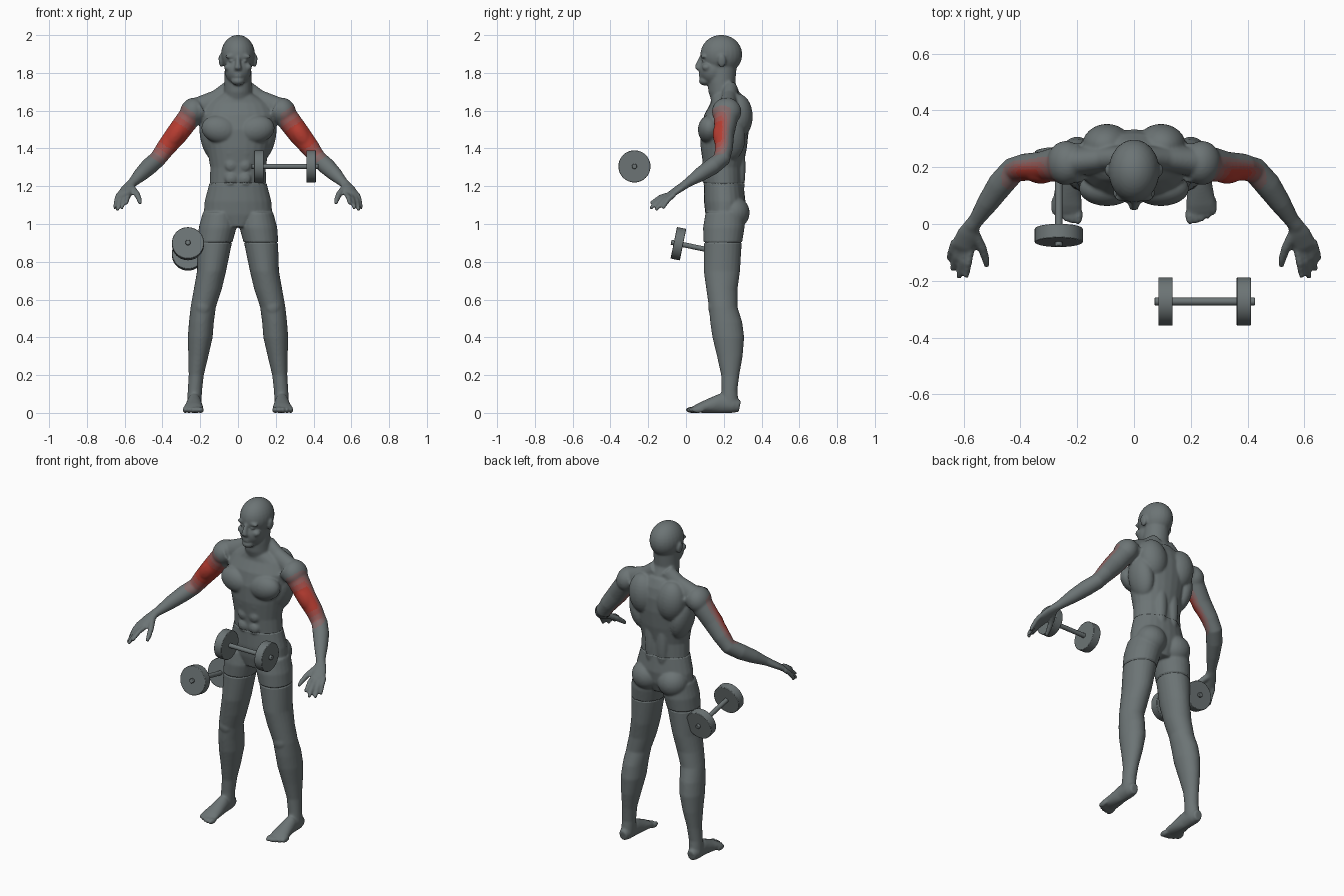
import bpy, bmesh, math
from mathutils import Vector, Matrix

cube = bpy.data.objects.get("Cube")
if cube:
    bpy.data.objects.remove(cube)


def material(name, color):
    m = bpy.data.materials.new(name)
    m.use_nodes = True
    m.diffuse_color = (*color, 1)
    m.node_tree.nodes["Principled BSDF"].inputs["Base Color"].default_value = (*color, 1)
    return m


GREY, RED = Vector((.15, .175, .178)), Vector((.46, .045, .03))
STEPS = 5
muscle_mats = [material("body grey", GREY)]
muscle_mats += [material(f"muscle red fade {i}", GREY.lerp(RED, i / (STEPS - 1))) for i in range(1, STEPS)]

Z = Vector((0, 0, 1))


def loft(bm, rings, side=1, flat=False, n=24):
    """Closed tube through rings (x, y, z, half width, half depth)."""
    pts = [Vector((side * r[0], r[1], r[2])) for r in rings]
    loops = []
    for i, r in enumerate(rings):
        a, b = Vector((1, 0, 0)), Vector((0, 1, 0))
        if not flat:
            t = (pts[min(i + 1, len(pts) - 1)] - pts[max(i - 1, 0)]).normalized()
            a = t.cross(Z).normalized()
            b = a.cross(t)
        loops.append([bm.verts.new(pts[i] + a * r[3] * math.cos(k * math.tau / n)
                                   + b * r[-1] * math.sin(k * math.tau / n)) for k in range(n)])
    for lo, hi in zip(loops, loops[1:]):
        for k in range(n):
            bm.faces.new((lo[k], lo[k - 1], hi[k - 1], hi[k]))
    bm.faces.new(loops[0])
    bm.faces.new(loops[-1])


def blob(bm, center, radii, side=1, tilt=0):
    """Ellipsoid muscle or feature; tilt leans it in the front plane."""
    m = Matrix.Translation((side * center[0], center[1], center[2]))
    m = m @ Matrix.Rotation(side * tilt, 4, 'Y') @ Matrix.Diagonal((*radii, 1))
    bmesh.ops.create_uvsphere(bm, u_segments=24, v_segments=16, radius=1, matrix=m)


bm = bmesh.new()

# Trunk and neck
loft(bm, [(0, .2, .985, .08, .08), (0, .205, 1.05, .18, .1), (0, .205, 1.12, .175, .108),
          (0, .2, 1.215, .15, .102), (0, .197, 1.3, .147, .105), (0, .2, 1.4, .165, .122),
          (0, .205, 1.5, .19, .128), (0, .215, 1.58, .2, .118), (0, .225, 1.64, .17, .095),
          (0, .215, 1.69, .085, .08)], flat=True)
loft(bm, [(0, .225, 1.62, .085, .08), (0, .2, 1.7, .074, .082), (0, .188, 1.75, .072, .073),
          (0, .195, 1.85, .07, .075)], flat=True)

# Head
blob(bm, (0, .187, 1.897), (.09, .111, .104))
blob(bm, (0, .145, 1.815), (.071, .076, .08))
blob(bm, (0, .102, 1.757), (.036, .034, .024))
loft(bm, [(0, .085, 1.885, .012, .014), (0, .068, 1.845, .014, .018), (0, .064, 1.825, .02, .018),
          (0, .075, 1.812, .018, .012)], flat=True)
for z in (1.794, 1.782):
    blob(bm, (0, .081, z), (.026, .014, .006))

for s in (-1, 1):
    # Face and ears
    blob(bm, (.036, .093, 1.888), (.034, .014, .011), s, .1)
    blob(bm, (.034, .094, 1.864), (.015, .012, .009), s)
    blob(bm, (.052, .11, 1.83), (.022, .025, .02), s)
    blob(bm, (.092, .19, 1.862), (.01, .022, .034), s, .15)

    # Trunk muscles
    loft(bm, [(.03, .235, 1.72, .04, .05), (.1, .23, 1.655, .045, .06), (.2, .22, 1.615, .05, .06),
              (.27, .215, 1.58, .05, .05)], s)
    blob(bm, (.095, .125, 1.5), (.1, .062, .074), s, -.2)
    blob(bm, (.095, .275, 1.57), (.088, .078, .12), s, .1)
    blob(bm, (.14, .23, 1.46), (.06, .085, .13), s, .2)
    blob(bm, (.087, .25, 1.06), (.088, .085, .085), s)
    blob(bm, (.04, .285, 1.3), (.035, .03, .16), s)
    for z in (1.24, 1.31, 1.38):
        blob(bm, (.036, .106, z), (.034, .022, .034), s)

    # Arm with shoulder and biceps
    blob(bm, (.24, .215, 1.595), (.066, .078, .075), s, -.4)
    loft(bm, [(.19, .215, 1.61, .07, .06), (.25, .213, 1.575, .066, .062), (.325, .203, 1.475, .052, .058),
              (.385, .2, 1.4, .048, .05), (.425, .19, 1.345, .046, .044), (.47, .14, 1.305, .046, .045),
              (.515, .075, 1.262, .038, .038), (.555, .015, 1.222, .027, .025), (.575, -.01, 1.205, .027, .022)], s)
    blob(bm, (.328, .188, 1.475), (.047, .046, .09), s, -.61)

    # Hand
    loft(bm, [(.567, 0, 1.21, .028, .022), (.585, -.035, 1.188, .037, .02),
              (.603, -.075, 1.16, .041, .017), (.608, -.085, 1.152, .038, .014)], s)
    tips = [(.592, -.187, 1.108), (.617, -.19, 1.082), (.64, -.162, 1.073), (.652, -.125, 1.083)]
    for k, tip in enumerate(tips):
        base = Vector((.575 + .019 * k, -.085 + .008 * k, 1.157))
        mid = base.lerp(Vector(tip), .5) + Z * .01
        loft(bm, [(*base, .014), (*mid, .0135), (*tip, .0105)], s, n=12)
    loft(bm, [(.567, -.025, 1.195, .02), (.535, -.085, 1.158, .0165), (.522, -.125, 1.128, .014),
              (.518, -.15, 1.108, .01)], s, n=12)

    # Leg
    loft(bm, [(.1, .205, 1.06, .085, .1), (.108, .2, .98, .098, .108), (.122, .195, .9, .09, .1),
              (.14, .19, .75, .077, .096), (.161, .19, .65, .074, .082), (.184, .197, .56, .067, .076),
              (.194, .213, .48, .066, .085), (.2, .224, .4, .066, .084), (.21, .232, .3, .053, .068),
              (.221, .234, .2, .04, .048), (.228, .23, .12, .038, .042), (.232, .23, .05, .038, .048)],
         s, flat=True)
    blob(bm, (.185, .145, .56), (.04, .028, .045), s)

    # Foot and toes
    loft(bm, [(.233, .285, .035, .025, .03), (.233, .25, .042, .036, .043), (.232, .18, .05, .038, .052),
              (.233, .12, .036, .046, .038), (.236, .07, .026, .053, .026), (.237, .045, .02, .052, .018)], s)
    for k in range(5):
        x, end = .197 + .021 * k, .012 + .002 * k * k
        blob(bm, (x, end + .02, .016), (.0165 - .0012 * k, .034, .017), s)

bmesh.ops.recalc_face_normals(bm, faces=bm.faces)
mesh = bpy.data.meshes.new("body")
bm.to_mesh(mesh)
bm.free()
body = bpy.data.objects.new("body", mesh)
bpy.context.collection.objects.link(body)
bpy.context.view_layer.objects.active = body
body.select_set(True)

# Fuse the muscles into one skin
fuse = body.modifiers.new("fuse", 'REMESH')
fuse.mode, fuse.voxel_size = 'VOXEL', .0065
soft = body.modifiers.new("soften", 'SMOOTH')
soft.factor, soft.iterations = .5, 5
for name in ("fuse", "soften"):
    bpy.ops.object.modifier_apply(modifier=name)

# Shorts: raised between the waist and leg hems, with a groove at each hem
WAIST, HEM = 1.215, .902
bm = bmesh.new()
bm.from_mesh(mesh)
for level in (WAIST, HEM):
    for dz in (-.005, 0, .005):
        faces = [f for f in bm.faces if abs(f.calc_center_median().x) < .35
                 and abs(f.calc_center_median().z - level) < .04]
        geom = list({e for f in faces for e in f.edges} | {v for f in faces for v in f.verts}) + faces
        bmesh.ops.bisect_plane(bm, geom=geom, dist=.0005, plane_co=(0, 0, level + dz), plane_no=Z)
bm.normal_update()
moves = []
for v in bm.verts:
    if abs(v.co.x) < .35:
        if min(abs(v.co.z - WAIST), abs(v.co.z - HEM)) < .002:
            moves.append((v, v.normal * -.006))
        elif HEM < v.co.z < WAIST:
            moves.append((v, v.normal * .002))
for v, offset in moves:
    v.co += offset
for v in bm.verts:
    v.co.z = max(v.co.z, 0)

# Worked upper-arm muscle: red on the front, fading at its ends and to the back
bm.normal_update()
shoulder, elbow = Vector((.25, 0, 1.6)), Vector((.43, 0, 1.335))
axis = elbow - shoulder
for f in bm.faces:
    f.smooth = True
    c = f.calc_center_median()
    c.x = abs(c.x)
    if c.x > .225 and c.z > 1.25:
        t = (c - shoulder).dot(axis) / axis.length_squared
        along = min(1, max(0, 2.6 * (.55 - abs(t - .5))))
        facing = min(1, max(0, .65 - f.normal.y))
        f.material_index = round(along * facing * (STEPS - 1))
bm.to_mesh(mesh)
bm.free()
for m in muscle_mats:
    mesh.materials.append(m)


def dumbbell(name, center, direction):
    """Bar with a plate near each end, along the given direction."""
    turn = Vector(direction).to_track_quat('Z', 'Y').to_matrix().to_4x4()
    place = Matrix.Translation(center) @ turn
    for part, radius, depth, offsets in (("bar", .0135, .355, (0,)), ("plate", .085, .05, (-.138, .138))):
        b = bmesh.new()
        for o in offsets:
            bmesh.ops.create_cone(b, cap_ends=True, segments=40, radius1=radius, radius2=radius,
                                  depth=depth, matrix=Matrix.Translation((0, 0, o)))
        me = bpy.data.meshes.new(f"{name}_{part}")
        b.to_mesh(me)
        b.free()
        me.materials.append(muscle_mats[0])
        ob = bpy.data.objects.new(f"{name}_{part}", me)
        ob.matrix_world = place
        bpy.context.collection.objects.link(ob)
        bevel = ob.modifiers.new("bevel", 'BEVEL')
        bevel.width, bevel.segments = .003, 2
        bpy.ops.object.select_all(action='DESELECT')
        ob.select_set(True)
        bpy.context.view_layer.objects.active = ob
        bpy.ops.object.shade_smooth_by_angle(angle=math.radians(35))


# Weights
dumbbell("left_dumbbell", (.249, -.273, 1.305), (1, 0, 0))
dumbbell("right_dumbbell", (-.265, .095, .868), (0, -.98, .2))
